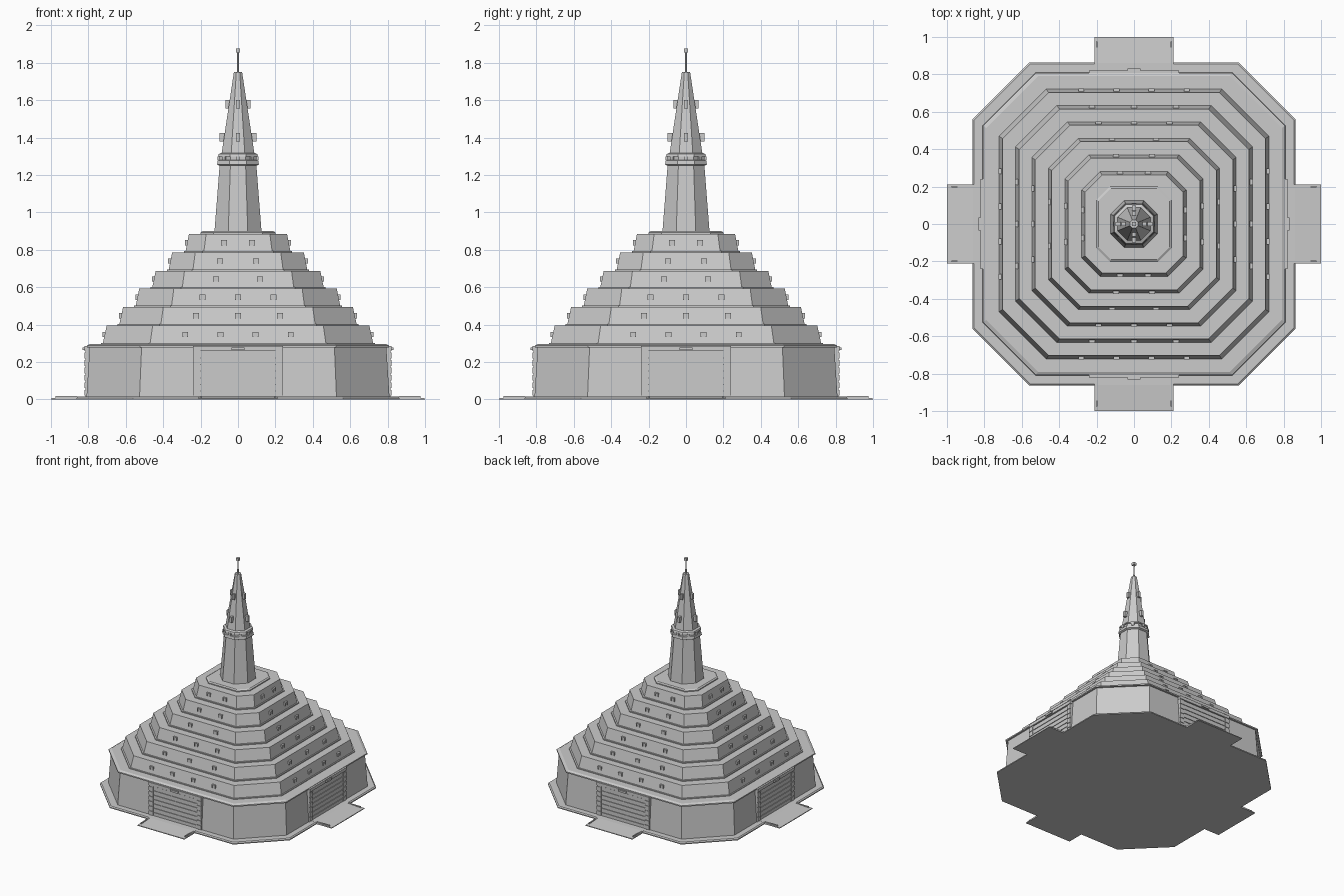
import bpy, bmesh, math
from mathutils import Matrix

if "Cube" in bpy.data.objects:
    bpy.data.objects.remove(bpy.data.objects["Cube"])

CH = 0.65                       # corner position / half width of the chamfered square
REG = math.tan(math.pi / 8)     # same ratio for a regular octagon


def finish(name, bm):
    bmesh.ops.recalc_face_normals(bm, faces=bm.faces)
    me = bpy.data.meshes.new(name)
    bm.to_mesh(me)
    bm.free()
    ob = bpy.data.objects.new(name, me)
    bpy.context.collection.objects.link(ob)
    return ob


def octa_loft(name, profile, ratio=CH):
    """Stack of eight-sided rings through (half width, z) points, capped."""
    bm = bmesh.new()
    prev = None
    for w, z in profile:
        c = w * ratio
        pts = [(c, -w), (w, -c), (w, c), (c, w), (-c, w), (-w, c), (-w, -c), (-c, -w)]
        ring = [bm.verts.new((x, y, z)) for x, y in pts]
        if prev:
            for i in range(8):
                j = (i + 1) % 8
                bm.faces.new((prev[i], prev[j], ring[j], ring[i]))
        else:
            bm.faces.new(ring[::-1])
        prev = ring
    bm.faces.new(prev)
    return finish(name, bm)


def boxes(name, items, sides=4):
    """Boxes (x0, x1, y0, y1, z0, z1) placed on the front, repeated around z."""
    bm = bmesh.new()
    for k in range(sides):
        rot = Matrix.Rotation(k * 2 * math.pi / sides, 4, 'Z')
        for x0, x1, y0, y1, z0, z1 in items:
            m = (rot @ Matrix.Translation(((x0 + x1) / 2, (y0 + y1) / 2, (z0 + z1) / 2))
                 @ Matrix.Diagonal((x1 - x0, y1 - y0, z1 - z0, 1)))
            bmesh.ops.create_cube(bm, size=1, matrix=m)
    return finish(name, bm)


# ground slab
octa_loft("ground_slab", [(0.863, 0), (0.863, 0.008), (0.855, 0.015)])

# entrance ramps, thin towards the outer end
bm = bmesh.new()
for k in range(4):
    rot = Matrix.Rotation(k * math.pi / 2, 4, 'Z')
    prof = [(-0.8, 0), (-1.0, 0), (-1.0, 0.006), (-0.86, 0.016), (-0.8, 0.016)]
    left, right = [[bm.verts.new(rot @ Matrix.Translation((x, y, z)).translation)
                    for y, z in prof] for x in (-0.212, 0.212)]
    bm.faces.new(left)
    bm.faces.new(right[::-1])
    for i in range(5):
        j = (i + 1) % 5
        bm.faces.new((left[i], left[j], right[j], right[i]))
finish("entrance_ramps", bm)
boxes("ramp_curbs", [(s * 0.2 - 0.004, s * 0.2 + 0.004, -0.975, -0.86, 0.004, 0.018)
                     for s in (-1, 1)])

# main hall with a thin cornice
octa_loft("main_hall", [(0.81, 0.012), (0.793, 0.278), (0.808, 0.278),
                        (0.808, 0.288), (0.79, 0.297)])

# gates: jambs, lintel, marker block and roller-door slats
gate = [(-0.24, 0.24, -0.822, -0.77, 0.26, 0.285),
        (-0.035, 0.035, -0.832, -0.8, 0.264, 0.279)]
for s in (-1, 1):
    a, b = sorted((s * 0.2, s * 0.238))
    gate.append((a, b, -0.816, -0.77, 0.012, 0.26))
    for i in range(6):
        gate.append((a, b, -0.821, -0.8, 0.02 + i * 0.04, 0.05 + i * 0.04))
boxes("gate_frames", gate)
boxes("gate_slats", [(-0.2, 0.2, -0.814, -0.77, 0.012 + i * 0.0355, 0.042 + i * 0.0355)
                     for i in range(7)])
boxes("gate_panels", [(-0.2, 0.2, -0.809, -0.77, 0.012, 0.262)])

# stepped tiers: bottom and top half width, base height, window positions
tiers = [(0.722, 0.702, 0.295, (-0.282, -0.094, 0.094, 0.282)),
         (0.634, 0.614, 0.396, (-0.225, 0, 0.225)),
         (0.546, 0.528, 0.495, (-0.19, 0, 0.19)),
         (0.458, 0.440, 0.592, (-0.117, 0.117)),
         (0.370, 0.352, 0.688, (-0.097, 0.097)),
         (0.280, 0.262, 0.786, (-0.074, 0.074))]
windows = []
for n, (w0, w1, z, xs) in enumerate(tiers):
    top = tiers[n + 1][2] if n < 5 else 0.885
    octa_loft(f"tier_{n + 1}", [(w0 + 0.01, z - 0.004), (w0 + 0.01, z + 0.008),
                                (w0, z + 0.008), (w1, top)])
    mid = z + 0.052
    wall = (w0 + w1) / 2
    for x in xs:
        windows += [(x - 0.016, x + 0.016, -wall - 0.012, -wall + 0.02, mid + 0.007, mid + 0.014),
                    (x - 0.016, x - 0.01, -wall - 0.012, -wall + 0.02, mid - 0.014, mid + 0.007),
                    (x + 0.01, x + 0.016, -wall - 0.012, -wall + 0.02, mid - 0.014, mid + 0.007),
                    (x - 0.01, x + 0.01, -wall - 0.008, -wall + 0.02, mid - 0.014, mid + 0.007)]
boxes("tier_windows", windows)

# tower
octa_loft("tower_plinth", [(0.2, 0.88), (0.2, 0.893), (0.19, 0.9)])
octa_loft("tower_shaft", [(0.126, 0.895), (0.098, 1.255)], REG)
octa_loft("tower_collar", [(0.1, 1.25), (0.112, 1.256), (0.108, 1.278), (0.1, 1.28),
                           (0.1, 1.298), (0.107, 1.3), (0.103, 1.312), (0.09, 1.318)], REG)
boxes("collar_blocks", [(-0.011, 0.011, -0.11, -0.09, 1.28, 1.299)], 8)
octa_loft("spire", [(0.088, 1.312), (0.022, 1.75)], REG)

# lamps on the four spire faces
boxes("spire_lamps", [(-0.01, 0.01, -0.098, -0.06, 1.38, 1.425),
                      (-0.01, 0.01, -0.066, -0.03, 1.555, 1.6)])

# mast
octa_loft("mast", [(0.006, 1.74), (0.004, 1.86)], REG)
boxes("mast_tip", [(-0.012, 0.012, -0.012, 0.012, 1.855, 1.877)], 1)
